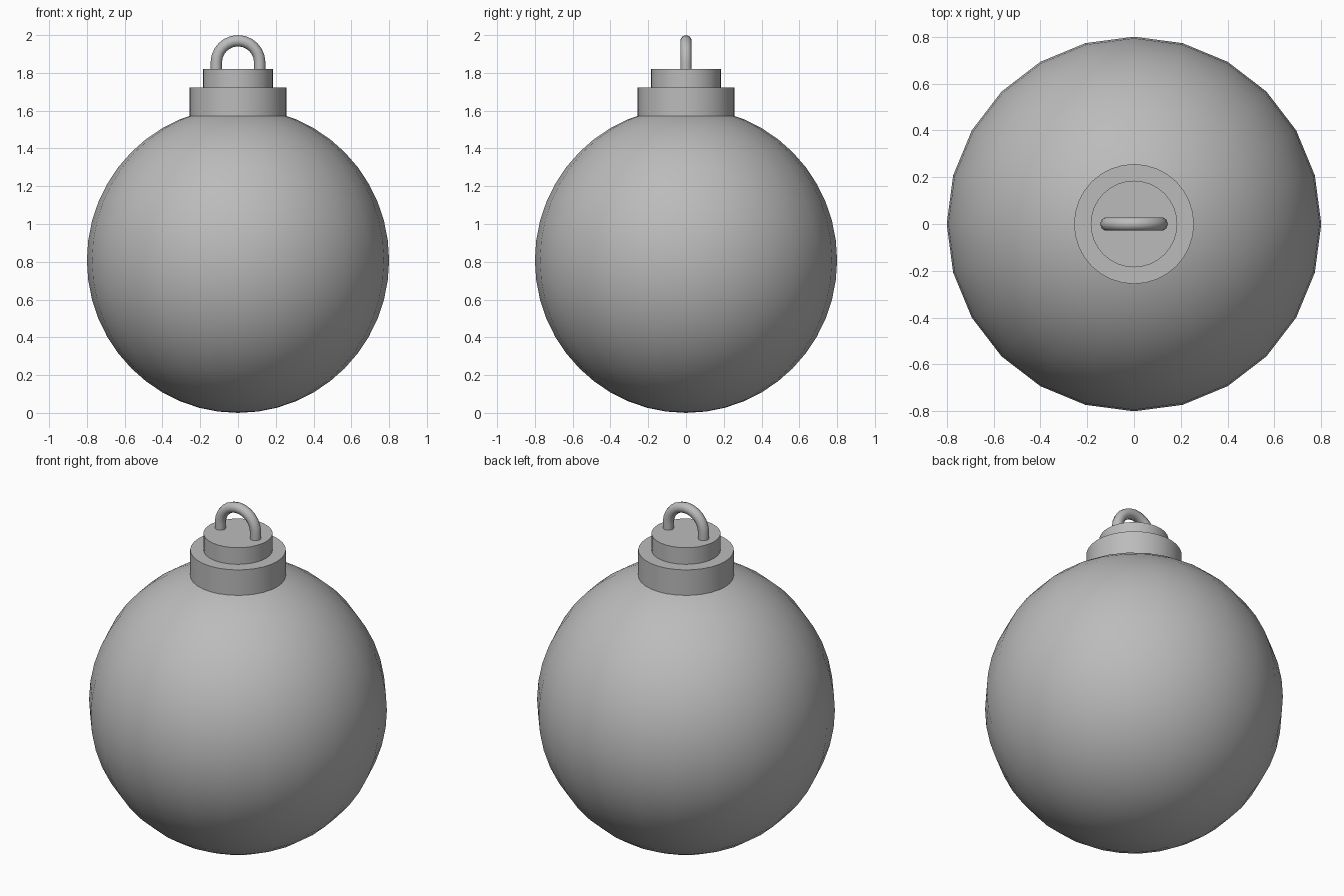
import bpy
import math
from mathutils import Vector

cube = bpy.data.objects.get("Cube")
if cube:
    bpy.data.objects.remove(cube, do_unlink=True)

# One plain grey for everything
grey = bpy.data.materials.new("plain_grey")
grey.use_nodes = True
colour = (0.5, 0.5, 0.5, 1)
grey.diffuse_color = colour
grey.node_tree.nodes["Principled BSDF"].inputs["Base Color"].default_value = colour


def finish(name, angle):
    obj = bpy.context.object
    obj.name = name
    obj.data.materials.append(grey)
    bpy.ops.object.shade_smooth_by_angle(angle=math.radians(angle))
    return obj


def collar(name, radius, bottom, top):
    bpy.ops.mesh.primitive_cylinder_add(vertices=32, radius=radius, depth=top - bottom,
                                        location=(0, 0, (bottom + top) / 2))
    return finish(name, 40)


# Round bauble body
bpy.ops.mesh.primitive_uv_sphere_add(segments=24, ring_count=24, radius=0.8,
                                     location=(0, 0, 0.808))
body = finish("bauble_body", 60)
body.scale.z = 1.01

# Stepped cap
collar("cap_base", 0.256, 1.56, 1.722)
collar("cap_top", 0.185, 1.71, 1.82)

# Hanging loop: two short legs joined by a half circle
arc_radius, tube, arc_z = 0.115, 0.03, 1.855
path = [Vector((arc_radius, 0, 1.8))]
for i in range(13):
    a = math.pi * i / 12
    path.append(Vector((arc_radius * math.cos(a), 0, arc_z + arc_radius * math.sin(a))))
path.append(Vector((-arc_radius, 0, 1.8)))

curve = bpy.data.curves.new("hanging_loop", "CURVE")
curve.dimensions = "3D"
curve.bevel_depth = tube
curve.bevel_resolution = 3
curve.use_fill_caps = True
spline = curve.splines.new("POLY")
spline.points.add(len(path) - 1)
for point, co in zip(spline.points, path):
    point.co = (*co, 1)
loop = bpy.data.objects.new("hanging_loop", curve)
bpy.context.collection.objects.link(loop)
bpy.ops.object.select_all(action="DESELECT")
loop.select_set(True)
bpy.context.view_layer.objects.active = loop
bpy.ops.object.convert(target="MESH")
finish("hanging_loop", 50)
